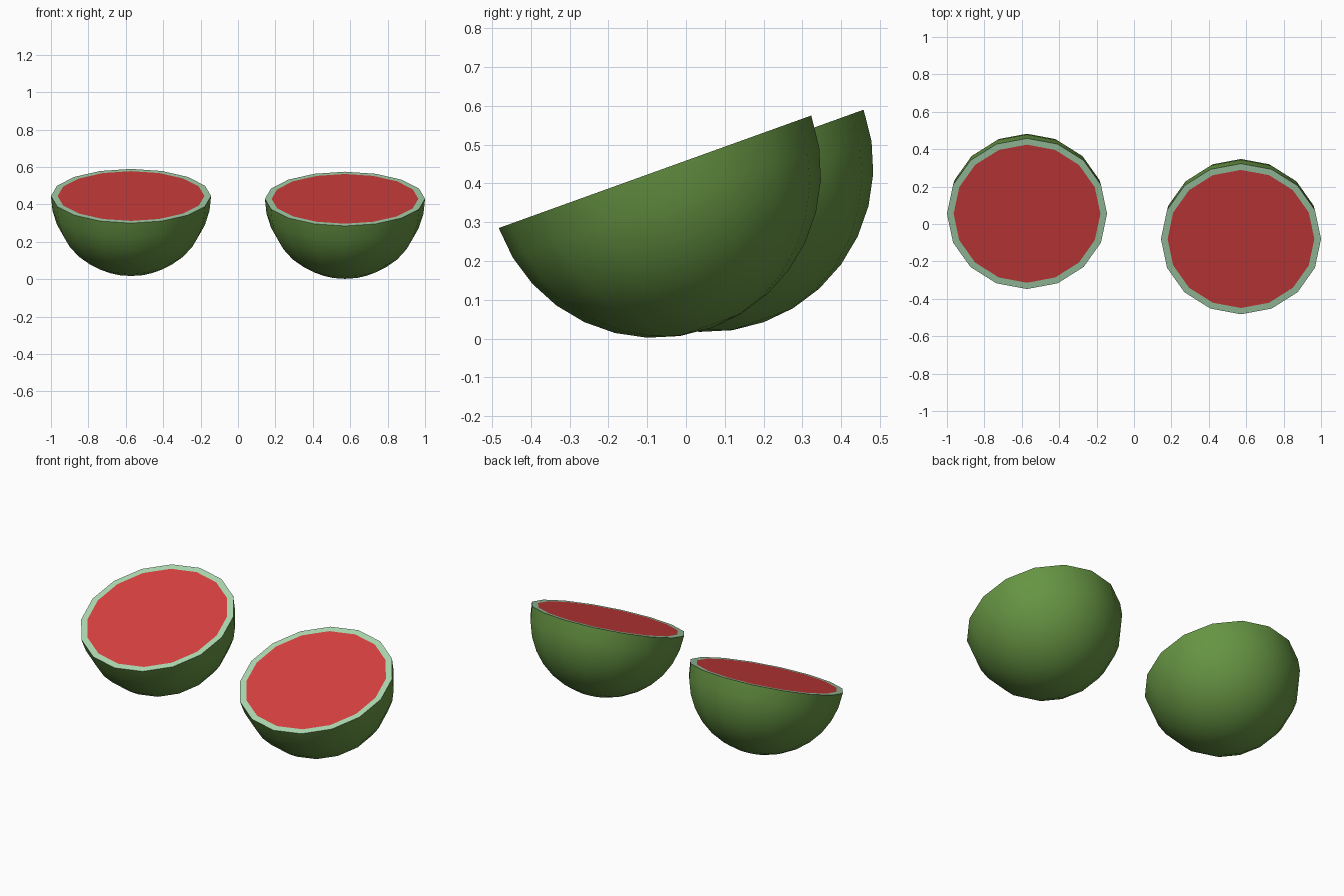
import bpy, bmesh, math
from mathutils import Matrix

cube = bpy.data.objects.get("Cube")
if cube:
    bpy.data.objects.remove(cube, do_unlink=True)

RADIUS = 0.428
RIND = 0.035
TILT = math.radians(19.8)


def material(name, rgb):
    mat = bpy.data.materials.new(name)
    mat.use_nodes = True
    mat.diffuse_color = (*rgb, 1)
    mat.node_tree.nodes["Principled BSDF"].inputs["Base Color"].default_value = (*rgb, 1)
    return mat


MATERIALS = [
    material("skin_green", (0.133, 0.296, 0.056)),
    material("rind_pale_green", (0.407, 0.68, 0.434)),
    material("flesh_red", (0.672, 0.051, 0.051)),
]


def melon_half(name, location):
    bm = bmesh.new()
    # Skin: lower half of a sphere
    bmesh.ops.create_uvsphere(bm, u_segments=16, v_segments=16, radius=RADIUS)
    upper = [v for v in bm.verts if v.co.z > 0.001]
    bmesh.ops.delete(bm, geom=upper, context="VERTS")
    for f in bm.faces:
        f.smooth = True

    # Cut face: flesh disc inset within a flat rind ring
    rim = [e for e in bm.edges if e.is_boundary]
    flesh = bmesh.ops.contextual_create(bm, geom=rim)["faces"][0]
    bmesh.ops.recalc_face_normals(bm, faces=bm.faces)
    ring = bmesh.ops.inset_region(bm, faces=[flesh], thickness=RIND,
                                  use_even_offset=True)["faces"]
    for f in ring:
        f.material_index = 1
        f.smooth = False
    flesh.material_index = 2
    flesh.smooth = False
    for e in bm.edges:
        if len({f.material_index for f in e.link_faces}) > 1:
            e.smooth = False

    # Lean the cut face toward the front
    bm.transform(Matrix.Rotation(TILT, 4, "X"))
    mesh = bpy.data.meshes.new(name)
    bm.to_mesh(mesh)
    bm.free()
    for mat in MATERIALS:
        mesh.materials.append(mat)
    obj = bpy.data.objects.new(name, mesh)
    obj.location = location
    bpy.context.collection.objects.link(obj)


melon_half("melon_half_left", (0.572, -0.08, 0.43))
melon_half("melon_half_right", (-0.572, 0.055, 0.445))
